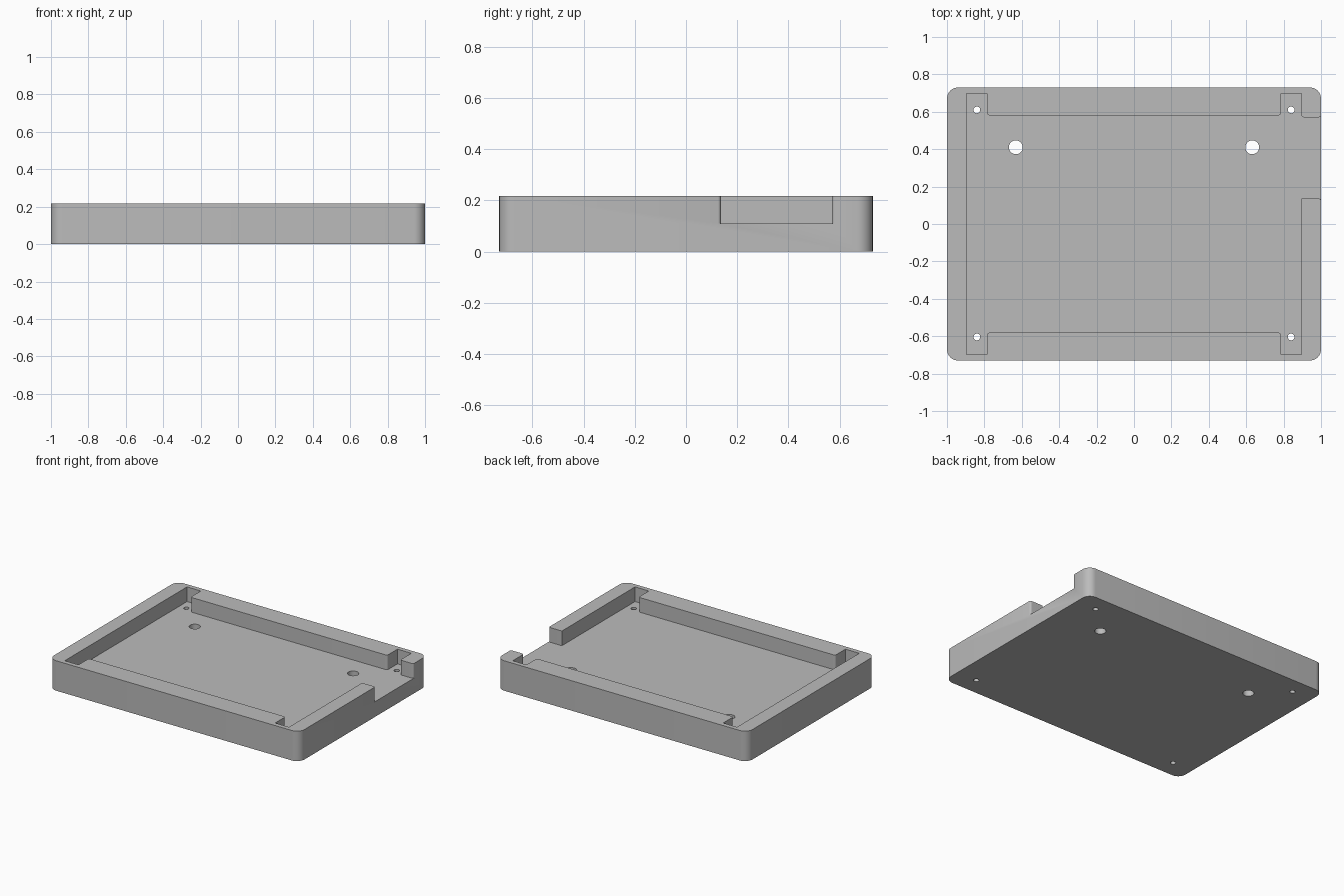
import bpy, bmesh, math
from mathutils import Vector

cube = bpy.data.objects.get("Cube")
if cube:
    bpy.data.objects.remove(cube, do_unlink=True)

HALF_X, HALF_Y, HEIGHT, FLOOR = 1.0, 0.73, 0.216, 0.11

grey = bpy.data.materials.new("plain grey")
grey.use_nodes = True
colour = (0.5, 0.5, 0.5, 1)
grey.diffuse_color = colour
grey.node_tree.nodes["Principled BSDF"].inputs["Base Color"].default_value = colour


def rounded(corners, steps=8):
    """Outline from (x, y, radius) corners, with an arc at each radius."""
    out = []
    for i, (x, y, r) in enumerate(corners):
        p = Vector((x, y))
        if r == 0:
            out.append(p)
            continue
        a = (Vector(corners[i - 1][:2]) - p).normalized()
        b = (Vector(corners[(i + 1) % len(corners)][:2]) - p).normalized()
        half = a.angle(b) / 2
        centre = p + (a + b).normalized() * r / math.sin(half)
        start = p + a * r / math.tan(half) - centre
        end = p + b * r / math.tan(half) - centre
        sweep = start.angle(end)
        for k in range(steps + 1):
            t = k / steps
            arc = (start * math.sin((1 - t) * sweep) + end * math.sin(t * sweep)) / math.sin(sweep)
            out.append(centre + arc)
    return out


def prism(name, outline, z0, z1):
    bm = bmesh.new()
    face = bm.faces.new([bm.verts.new((p.x, p.y, z0)) for p in outline])
    top = bmesh.ops.extrude_face_region(bm, geom=[face])["geom"]
    verts = [g for g in top if isinstance(g, bmesh.types.BMVert)]
    bmesh.ops.translate(bm, verts=verts, vec=(0, 0, z1 - z0))
    bmesh.ops.recalc_face_normals(bm, faces=bm.faces)
    mesh = bpy.data.meshes.new(name)
    bm.to_mesh(mesh)
    bm.free()
    mesh.materials.append(grey)
    obj = bpy.data.objects.new(name, mesh)
    bpy.context.collection.objects.link(obj)
    return obj


# Solid tray block with rounded corners
tray = prism("tray", rounded([(sx * HALF_X, sy * HALF_Y, 0.06) for sx, sy in
                              ((-1, -1), (1, -1), (1, 1), (-1, 1))]), 0, HEIGHT)

# Pocket with corner notches, ledges and the open side
IN_X, IN_Y, LEDGE_X, LEDGE_Y = 0.895, 0.697, 0.785, 0.58
OPEN_A, OPEN_B, R = 0.137, 0.57, 0.016
pocket = [
    (-IN_X, -IN_Y, 0), (-LEDGE_X, -IN_Y, 0), (-LEDGE_X, -LEDGE_Y, R),
    (LEDGE_X, -LEDGE_Y, R), (LEDGE_X, -IN_Y, 0), (IN_X, -IN_Y, 0),
    (IN_X, OPEN_A, 0), (HALF_X, OPEN_A, R), (HALF_X + 0.002, OPEN_A - 0.03, 0),
    (HALF_X + 0.1, OPEN_A, 0), (HALF_X + 0.1, OPEN_B, 0),
    (HALF_X + 0.002, OPEN_B + 0.03, 0), (HALF_X, OPEN_B, R), (IN_X, OPEN_B, R),
    (IN_X, IN_Y, 0), (LEDGE_X, IN_Y, 0), (LEDGE_X, LEDGE_Y, R),
    (-LEDGE_X, LEDGE_Y, R), (-LEDGE_X, IN_Y, 0), (-IN_X, IN_Y, 0),
]
cutters = [prism("pocket_cutter", rounded(pocket), FLOOR, HEIGHT + 0.1)]

# Screw holes and larger mounting holes through the floor
for side in (-1, 1):
    for y, r in ((0.61, 0.018), (-0.604, 0.018), (0.41, 0.037)):
        circle = [Vector((side * (0.84 if r < 0.03 else 0.632) + r * math.cos(a), y + r * math.sin(a)))
                  for a in (math.tau * k / 32 for k in range(32))]
        cutters.append(prism("hole_cutter", circle, -0.1, FLOOR + 0.05))

for cutter in cutters:
    cutter.hide_render = True
    mod = tray.modifiers.new("cut", "BOOLEAN")
    mod.operation, mod.solver, mod.object = "DIFFERENCE", "EXACT", cutter

# Bake the cuts and drop the cutters
graph = bpy.context.evaluated_depsgraph_get()
tray_mesh = bpy.data.meshes.new_from_object(tray.evaluated_get(graph))
tray.modifiers.clear()
tray.data = tray_mesh
for cutter in cutters:
    bpy.data.objects.remove(cutter, do_unlink=True)

bpy.ops.object.select_all(action="DESELECT")
tray.select_set(True)
bpy.context.view_layer.objects.active = tray
bpy.ops.object.shade_smooth_by_angle(angle=math.radians(30))
